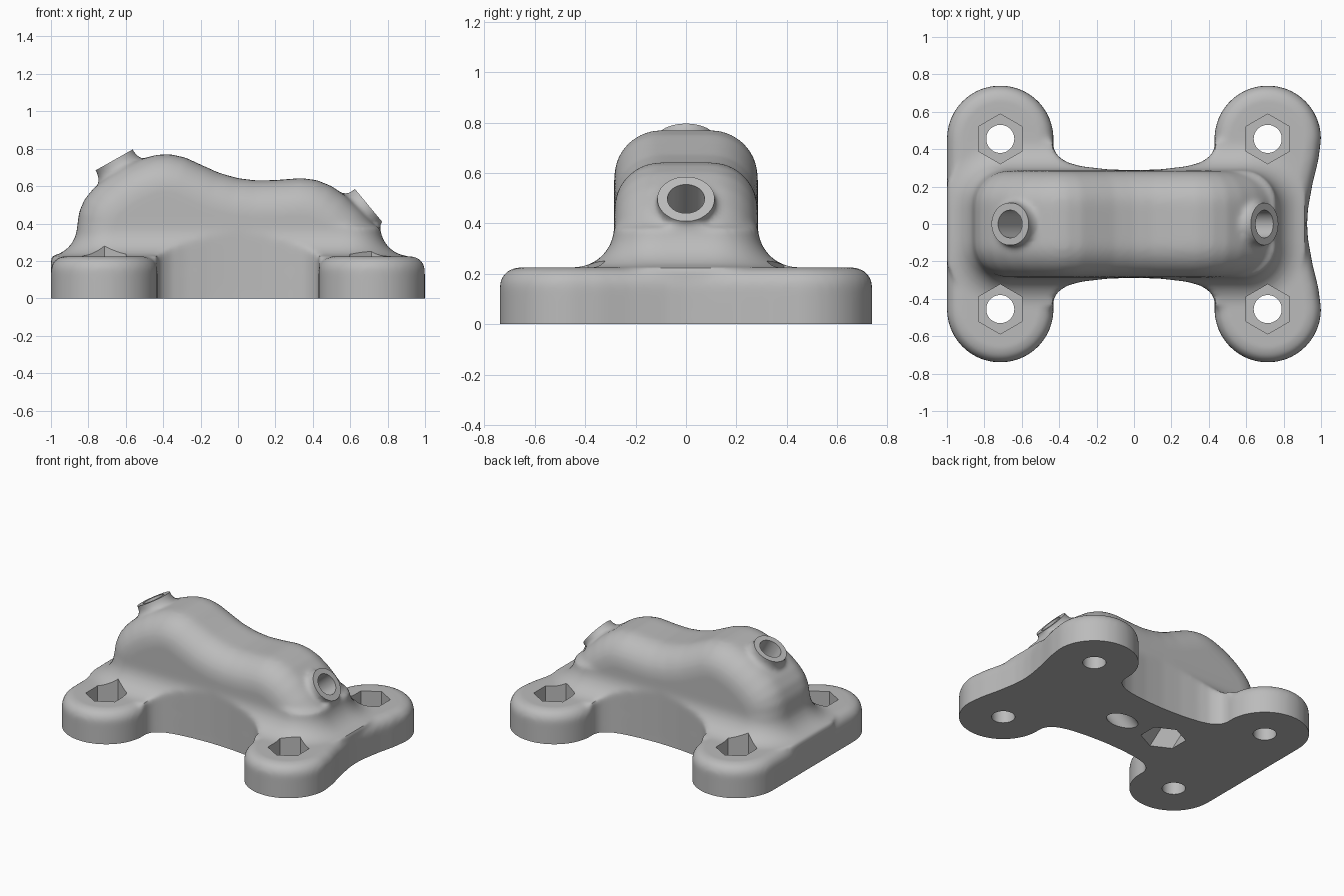
import bpy, bmesh, math
from mathutils import Matrix, Vector

cube = bpy.data.objects.get("Cube")
if cube:
    bpy.data.objects.remove(cube, do_unlink=True)

LOBE_X, LOBE_Y, LOBE_R = 0.715, 0.455, 0.285
TOP, HALF_W, FILLET = 0.225, 0.285, 0.16
# Spouts: cap centre and axis tilt about y
SPOUTS = [(Vector((-0.6625, 0, 0.74)), math.atan2(-0.49, 0.87)),
          (Vector((0.6975, 0, 0.4975)), math.atan2(0.77, 0.638))]


def make_object(name, bm):
    bmesh.ops.recalc_face_normals(bm, faces=bm.faces[:])
    mesh = bpy.data.meshes.new(name)
    bm.to_mesh(mesh)
    bm.free()
    obj = bpy.data.objects.new(name, mesh)
    bpy.context.collection.objects.link(obj)
    return obj


def loft(name, rings):
    bm = bmesh.new()
    rows = [[bm.verts.new(p) for p in ring] for ring in rings]
    for a, b in zip(rows, rows[1:]):
        for i in range(len(a)):
            j = (i + 1) % len(a)
            bm.faces.new((a[i], a[j], b[j], b[i]))
    bm.faces.new(rows[0])
    bm.faces.new(rows[-1])
    return make_object(name, bm)


def modify(obj, kind, **settings):
    mod = obj.modifiers.new(kind.title(), kind)
    for key, value in settings.items():
        setattr(mod, key, value)
    bpy.context.view_layer.objects.active = obj
    bpy.ops.object.modifier_apply(modifier=mod.name)


def boolean(obj, other, operation):
    other.hide_render = True
    modify(obj, 'BOOLEAN', object=other, operation=operation, solver='EXACT')
    bpy.data.objects.remove(other, do_unlink=True)


def add_cone(bm, centre, tilt, low, high, r_low, r_high, sides=48):
    """Cone or prism along a tilted axis, from low to high past the centre."""
    place = (Matrix.Translation(centre) @ Matrix.Rotation(tilt, 4, 'Y')
             @ Matrix.Translation((0, 0, (low + high) / 2)))
    bmesh.ops.create_cone(bm, cap_ends=True, segments=sides, radius1=r_low,
                          radius2=r_high, depth=high - low, matrix=place)


# Base outline: four round lobes, straight on one end, hollowed on the other
def lobe_arc(sign):
    arc = [(LOBE_X + LOBE_R * math.cos(a), LOBE_Y + LOBE_R * math.sin(a))
           for a in (math.pi * i / 24 for i in range(25))]
    waist = [(0.434, 0.41), (0.41, 0.365), (0.36, 0.33), (0.28, 0.308), (0.15, 0.293)]
    return [(sign * x, y) for x, y in arc + waist]


hollow = [(0.93, 0.08), (0.955, 0.22), (0.985, 0.34)]
half = hollow + lobe_arc(1) + [(0, 0.287)] + lobe_arc(-1)[::-1]
outline = [(0.925, 0)] + half + [(x, -y) for x, y in reversed(half)]


def slab(name, height):
    return loft(name, [[(x, y, z) for x, y in outline] for z in (-0.15, height)])


base = slab("base", TOP)
modify(base, 'BEVEL', width=0.075, segments=6, limit_method='ANGLE',
       angle_limit=math.radians(60), use_clamp_overlap=False)

# Saddle-backed body: side profile pushed across, with rounded shoulders
profile = [(-0.86, -0.15), (-0.86, 0.38), (-0.85, 0.46), (-0.82, 0.53), (-0.77, 0.59),
           (-0.69, 0.655), (-0.6, 0.71), (-0.5, 0.75), (-0.43, 0.768), (-0.36, 0.77),
           (-0.28, 0.752), (-0.2, 0.715), (-0.1, 0.67), (0, 0.642), (0.1, 0.63),
           (0.2, 0.632), (0.34, 0.643), (0.42, 0.632), (0.5, 0.6), (0.58, 0.545),
           (0.66, 0.47), (0.72, 0.4), (0.755, 0.33), (0.76, 0.27), (0.76, -0.15)]
body = loft("body", [[(x, y, z) for x, z in profile] for y in (-HALF_W, HALF_W)])
modify(body, 'BEVEL', width=0.185, segments=8, limit_method='ANGLE',
       angle_limit=math.radians(60), use_clamp_overlap=False)


# Hollow fillet between body and base, trimmed to the base outline
def skirt_ring(z):
    rise = min(max(z - TOP, 0), FILLET)
    out = FILLET - math.sqrt(FILLET ** 2 - (FILLET - rise) ** 2)
    r = 0.18 + out
    ring = []
    for k, (cx, cy) in enumerate(((0.58, 1), (-0.68, 1), (-0.68, -1), (0.58, -1))):
        for i in range(9):
            a = math.pi / 2 * (k + i / 8)
            ring.append((cx + r * math.cos(a), cy * (HALF_W - 0.18) + r * math.sin(a), z))
    return ring


skirt = loft("skirt", [skirt_ring(z) for z in
                       [0.05] + [TOP + FILLET * (i / 10) ** 2 for i in range(11)]])
boolean(skirt, slab("trim", 1), 'INTERSECT')

# Two flared spouts, left long and trimmed flat afterwards
bm = bmesh.new()
for centre, tilt in SPOUTS:
    add_cone(bm, centre, tilt, -0.2, 0.08, 0.115, 0.115)
    add_cone(bm, centre, tilt, -0.15, -0.03, 0.17, 0.115)
spouts = make_object("spouts", bm)

# Fuse everything into one softly blended casting
bpy.ops.object.select_all(action='DESELECT')
for part in (base, body, skirt, spouts):
    part.select_set(True)
bpy.context.view_layer.objects.active = base
bpy.ops.object.join()
bracket = base
bracket.name = "bracket"
modify(bracket, 'REMESH', mode='VOXEL', voxel_size=0.015)
modify(bracket, 'SMOOTH', factor=0.5, iterations=9)

# Flat underside and flat spout mouths
bm = bmesh.new()
add_cone(bm, Vector(), 0, -0.5, 0, 2, 2, 4)
for centre, tilt in SPOUTS:
    add_cone(bm, centre, tilt, 0, 0.2, 0.17, 0.17)
boolean(bracket, make_object("flat_cutter", bm), 'DIFFERENCE')

# Bolt holes and slanted bores
corners = [Vector((sx * LOBE_X, sy * LOBE_Y, 0)) for sx in (-1, 1) for sy in (-1, 1)]
bm = bmesh.new()
for corner in corners:
    add_cone(bm, corner, 0, -0.1, 0.5, 0.075, 0.075)
for centre, tilt in SPOUTS:
    add_cone(bm, centre, tilt, -1.1, 0.1, 0.074, 0.074)
boolean(bracket, make_object("bore_cutter", bm), 'DIFFERENCE')

# Hexagonal nut pockets: four on the lobes, one under the taller spout
bm = bmesh.new()
for corner in corners:
    add_cone(bm, corner, 0, 0.09, 0.5, 0.133, 0.133, 6)
add_cone(bm, *SPOUTS[0], -1.1, -0.6, 0.133, 0.133, 6)
boolean(bracket, make_object("hex_cutter", bm), 'DIFFERENCE')

# Plain grey finish
grey = bpy.data.materials.new("grey")
grey.use_nodes = True
colour = (0.5, 0.5, 0.5, 1)
grey.diffuse_color = colour
grey.node_tree.nodes["Principled BSDF"].inputs["Base Color"].default_value = colour
bracket.data.materials.clear()
bracket.data.materials.append(grey)
bpy.ops.object.select_all(action='DESELECT')
bracket.select_set(True)
bpy.context.view_layer.objects.active = bracket
bpy.ops.object.shade_smooth_by_angle(angle=math.radians(35))
